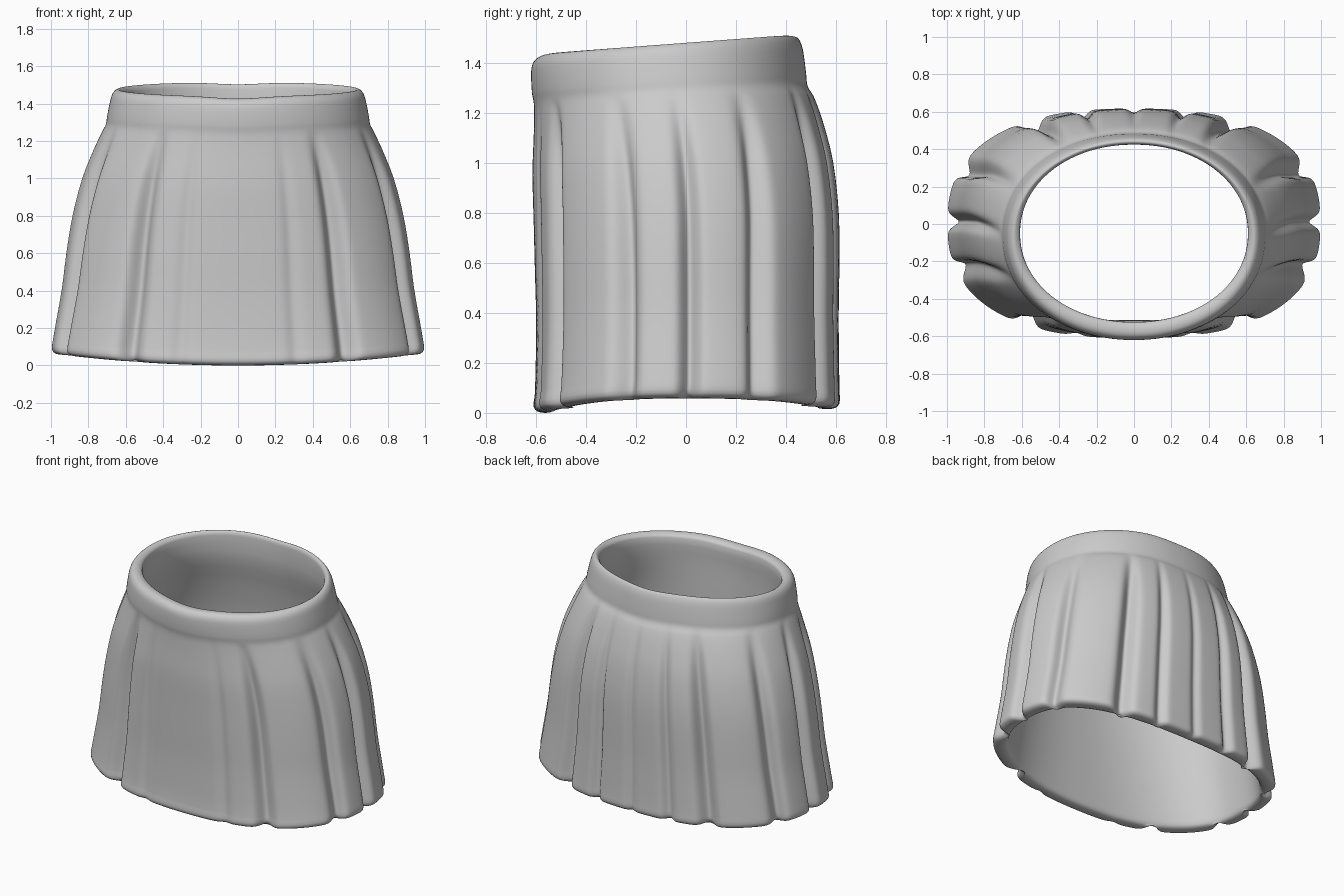
import bpy, bmesh, math

if "Cube" in bpy.data.objects:
    bpy.data.objects.remove(bpy.data.objects["Cube"])

# Closed wall section: (z at side, half width, front y, back y, pleat strength)
ROWS = [
    (0.055, .965, -.585, .59, 1), (0.075, .995, -.61, .615, 1), (0.13, .992, -.605, .615, 1),
    (0.40, .945, -.60, .612, 1), (0.60, .92, -.605, .615, 1), (0.80, .887, -.61, .613, .9),
    (1.00, .835, -.615, .59, .7), (1.15, .775, -.61, .55, .35), (1.25, .727, -.608, .512, .1),
    (1.29, .706, -.61, .487, 0), (1.33, .70, -.617, .482, 0), (1.42, .682, -.62, .47, 0),
    (1.455, .67, -.612, .46, 0), (1.475, .65, -.59, .447, 0), (1.473, .63, -.55, .432, 0),
    (1.45, .61, -.525, .425, 0), (1.30, .62, -.53, .43, 0), (1.10, .69, -.53, .48, 0),
    (0.80, .79, -.53, .53, 0), (0.40, .85, -.52, .53, 0), (0.10, .895, -.515, .52, 0),
    (0.06, .91, -.53, .535, 0),
]
# Pleat grooves at the hem: (x, y, depth, width), mirrored in x
GROOVES = [(0, .62, .022, .03), (.28, .60, .04, .035), (.55, .55, .075, .05),
           (.90, .29, .06, .045), (1.0, .01, .06, .035), (.93, -.25, .06, .045),
           (.59, -.55, .07, .05), (.31, -.60, .014, .04)]
SEG, STEPS = 480, 3


def section():
    """Smooth periodic curve through the rows, spaced by chord length."""
    n = len(ROWS)
    gap = [max(math.dist(ROWS[i][:3], ROWS[(i + 1) % n][:3]), 1e-4) for i in range(n)]
    tan = [[(b - a) / (gap[i - 1] + gap[i]) for a, b in zip(ROWS[i - 1], ROWS[(i + 1) % n])]
           for i in range(n)]
    out = []
    for i in range(n):
        j, h = (i + 1) % n, gap[i]
        for k in range(STEPS):
            t = k / STEPS
            h0, h1 = 2*t**3 - 3*t*t + 1, t**3 - 2*t*t + t
            h2, h3 = 3*t*t - 2*t**3, t**3 - t*t
            out.append([h0*p + h1*h*m + h2*q + h3*h*w
                        for p, q, m, w in zip(ROWS[i], ROWS[j], tan[i], tan[j])])
    return out


def ring_point(ang, a, b, n):
    c, s = math.cos(ang), math.sin(ang)
    r = (abs(c)**n + abs(s)**n) ** (-1 / n)
    return a * r * c, b * r * s


# Groove depth around the hem
grooves = []
for x, y, d, w in GROOVES:
    for sx in ((1, -1) if x else (1,)):
        px, py = ring_point(math.atan2(y / .612, sx * x / .99), .99, .612, 2.5)
        grooves.append((px, py, d, w))
depth = []
for i in range(SEG):
    x, y = ring_point(2 * math.pi * i / SEG, .99, .612, 2.5)
    depth.append(max(d * math.exp(-(math.hypot(x - px, y - py) / w) ** 2)
                     for px, py, d, w in grooves))

# Skirt with waistband, pleats and hem
bm = bmesh.new()
rings = []
for z, a, yf, yb, g in section():
    v = min(1, max(0, z / 1.475))
    b, yc = (yb - yf) / 2, (yb + yf) / 2
    n = 2.5 - 0.45 * v
    g = max(0, g)
    ring = []
    for i in range(SEG):
        x, y = ring_point(2 * math.pi * i / SEG, a, b, n)
        nx, ny = x / a**2, y / b**2
        k = depth[i] * g / math.hypot(nx, ny)
        # hem drops at front and back, waist slopes down to the front
        hem = 0.06 * ((x / a) ** 2 - 1) * (1 if y < 0 else .75)
        top = 0.075 * (y + yc) - 0.012 * math.exp(-(x / .18) ** 2)
        zz = z + hem * (1 - v) + top * v ** 2
        ring.append(bm.verts.new((x - nx * k, y + yc - ny * k, zz)))
    rings.append(ring)
for j, r in enumerate(rings):
    q = rings[(j + 1) % len(rings)]
    for i in range(SEG):
        k = (i + 1) % SEG
        bm.faces.new((r[i], r[k], q[k], q[i]))
low = min(v.co.z for v in bm.verts)
for v in bm.verts:
    v.co.z -= low
bmesh.ops.recalc_face_normals(bm, faces=bm.faces)
for f in bm.faces:
    f.smooth = True
mesh = bpy.data.meshes.new("pleated_skirt")
bm.to_mesh(mesh)
bm.free()
bpy.context.collection.objects.link(bpy.data.objects.new("pleated_skirt", mesh))
